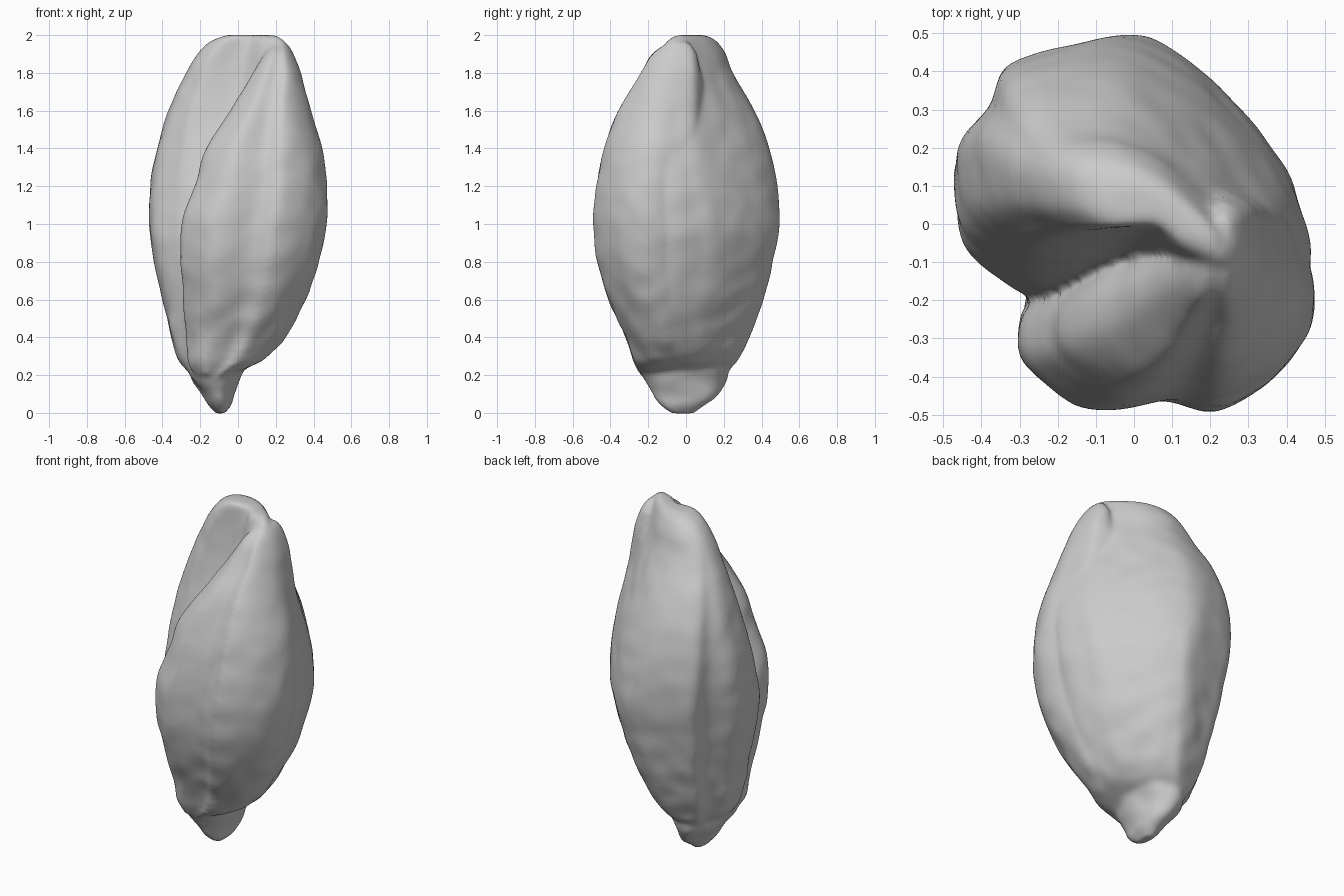
import bpy
import bmesh
from mathutils import Vector, noise

cube = bpy.data.objects.get("Cube")
if cube:
    bpy.data.objects.remove(cube)

husk_grey = bpy.data.materials.new("husk grey")
husk_grey.use_nodes = True
colour = (0.6, 0.6, 0.6, 1)
husk_grey.diffuse_color = colour
husk_grey.node_tree.nodes["Principled BSDF"].inputs["Base Color"].default_value = colour


def spline(points, steps, closed):
    """Smooth curve through points of any dimension."""
    n = len(points)
    pick = (lambda i: points[i % n]) if closed else (lambda i: points[max(0, min(n - 1, i))])
    out = []
    for i in range(n if closed else n - 1):
        for s in range(steps):
            t = s / steps
            out.append([0.5 * (2 * b + (c - a) * t + (2 * a - 5 * b + 4 * c - d) * t * t
                               + (3 * b - a - 3 * c + d) * t ** 3)
                        for a, b, c, d in zip(pick(i - 1), pick(i), pick(i + 1), pick(i + 2))])
    if not closed:
        out.append(list(points[-1]))
    return out


def unit_outline(points):
    """Smooth closed outline scaled to the unit square."""
    us, vs = zip(*spline(points, 6, True))
    return [Vector(((u - min(us)) / (max(us) - min(us)), (v - min(vs)) / (max(vs) - min(vs))))
            for u, v in zip(us, vs)]


def loft(bm, outline, levels, top_outline=None):
    """Fit the outline into each level's box (z, x0, x1, y0, y1) and skin it."""
    base = unit_outline(outline)
    top = unit_outline(top_outline or outline)
    rings = []
    for z, x0, x1, y0, y1 in spline(levels, 6, False):
        blend = max(0, min(1, z - 0.95))
        centre = Vector(((x0 + x1) / 2, (y0 + y1) / 2, z))
        ring = []
        for a, b in zip(base, top):
            uv = a.lerp(b, blend)
            p = Vector((x0 + (x1 - x0) * uv.x, y0 + (y1 - y0) * uv.y, z))
            # Shallow wrinkles, strongest near the base
            rough = 0.006 + 0.014 * max(0, 1 - z / 0.8)
            p += (p - centre).normalized() * rough * noise.noise(p * 9)
            ring.append(bm.verts.new(p))
        rings.append(ring)
    n = len(base)
    for low, high in zip(rings, rings[1:]):
        for i in range(n):
            j = (i + 1) % n
            bm.faces.new((low[i], low[j], high[j], high[i]))
    bm.faces.new(rings[0][::-1])
    bm.faces.new(rings[-1])


bm = bmesh.new()

# Rear lobe: the broad back and left shell, narrowing to a slanting ridge
loft(bm,
     [(-.27, -.2), (-.12, -.27), (.1, -.3), (.45, -.12), (.43, .1), (.35, .24), (.2, .4), (.1, .47),
      (0, .5), (-.2, .455), (-.32, .41), (-.36, .3), (-.45, .2), (-.475, .1), (-.45, -.06), (-.35, -.15)],
     [(.2, -.25, -.03, -.2, .19), (.25, -.29, .08, -.21, .26), (.3, -.32, .16, -.22, .29),
      (.4, -.355, .24, -.24, .335), (.6, -.4, .35, -.28, .41), (.8, -.445, .42, -.3, .46),
      (1, -.47, .46, -.3, .495), (1.2, -.465, .465, -.28, .485), (1.4, -.43, .435, -.25, .445),
      (1.6, -.37, .375, -.2, .365), (1.8, -.275, .325, -.15, .25), (1.9, -.215, .285, -.13, .21),
      (1.97, -.14, .245, -.1, .16), (2, -.06, .2, -.05, .1)],
     [(-.08, 0), (.05, 0), (.13, -.06), (.24, -.1), (.26, -.06), (.23, 0), (.14, .09), (.06, .15),
      (-.02, .18), (-.1, .18), (-.14, .16), (-.155, .14), (-.16, .12), (-.16, .09), (-.15, .05), (-.12, .02)])

# Front lobe: overlaps the rear one along a slanting crease
loft(bm,
     [(-.27, -.2), (-.31, -.27), (-.3, -.36), (-.2, -.45), (-.1, -.49), (.08, -.465), (.2, -.49),
      (.33, -.43), (.43, -.33), (.475, -.22), (.46, -.1), (.38, .05), (.1, .1), (-.15, -.1)],
     [(.2, -.22, -.03, -.25, .05), (.25, -.25, .08, -.27, .06), (.3, -.265, .16, -.285, .07),
      (.4, -.28, .25, -.32, .08), (.6, -.29, .36, -.41, .1), (.8, -.305, .43, -.47, .1),
      (1, -.3, .47, -.49, .1), (1.2, -.23, .47, -.475, .1), (1.4, -.17, .445, -.435, .1),
      (1.6, -.04, .385, -.36, .1), (1.8, .08, .335, -.24, .08), (1.9, .14, .295, -.18, .06),
      (1.96, .19, .26, -.1, .02)])

# Stem tip: the broad nub under both lobes
loft(bm,
     [(1, 0), (.7, .7), (0, 1), (-.7, .7), (-1, 0), (-.7, -.7), (0, -1), (.7, -.7)],
     [(-.003, -.12, -.06, -.08, .04), (.04, -.15, -.03, -.125, .09), (.1, -.19, -.02, -.175, .17),
      (.2, -.26, .02, -.24, .22), (.32, -.26, .08, -.25, .24)])

bmesh.ops.recalc_face_normals(bm, faces=bm.faces)
mesh = bpy.data.meshes.new("seed_husk")
bm.to_mesh(mesh)
bm.free()
mesh.materials.append(husk_grey)
seed = bpy.data.objects.new("seed_husk", mesh)
bpy.context.collection.objects.link(seed)

# Fuse the lobes into one skin and soften the joins
remesh = seed.modifiers.new("fuse", 'REMESH')
remesh.mode = 'VOXEL'
remesh.voxel_size = 0.014
remesh.use_smooth_shade = True
soften = seed.modifiers.new("soften", 'SMOOTH')
soften.factor = 0.5
soften.iterations = 6
